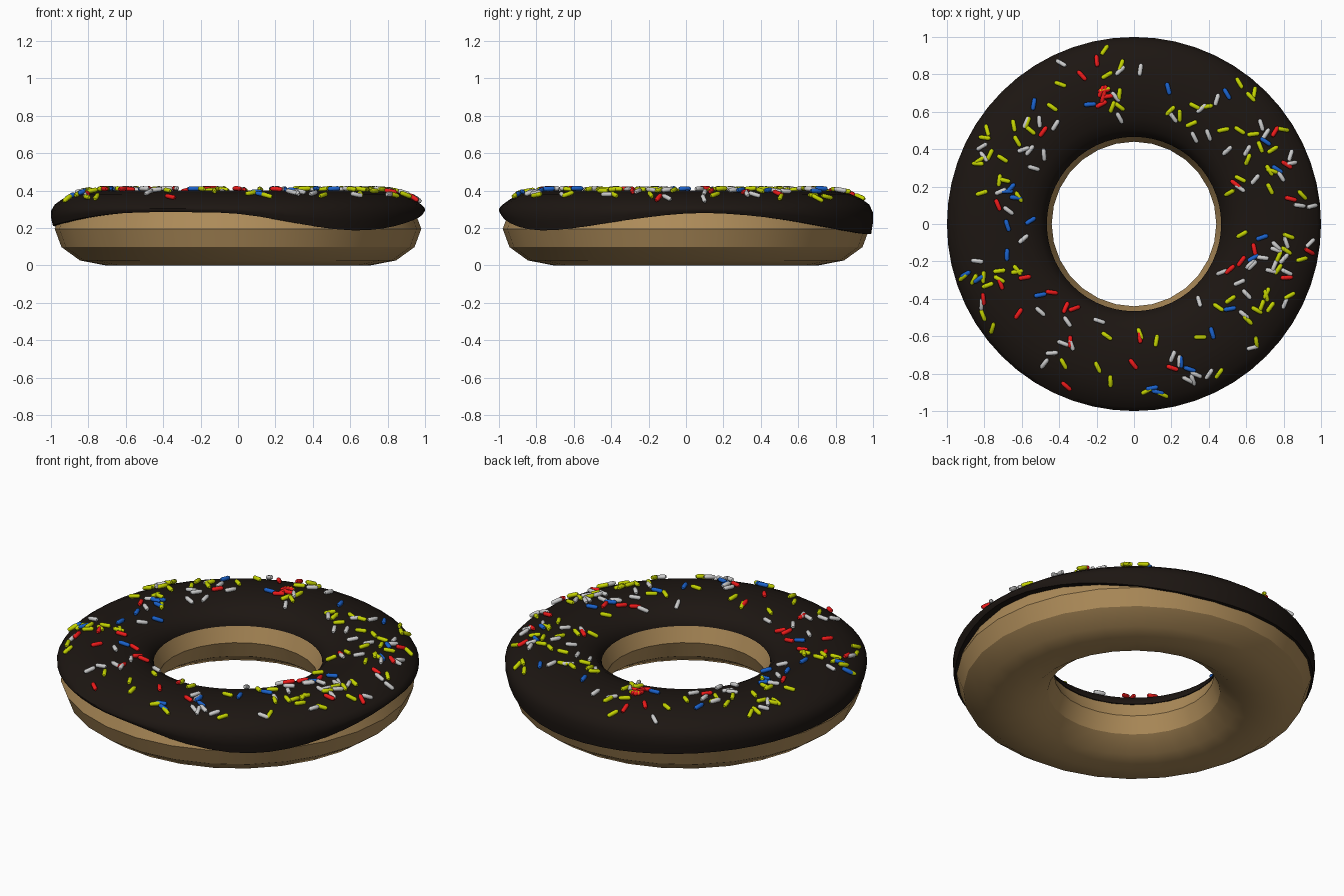
import bpy, bmesh, math, random
from mathutils import Vector, Matrix

if "Cube" in bpy.data.objects:
    bpy.data.objects.remove(bpy.data.objects["Cube"])

random.seed(7)


def material(name, rgb):
    m = bpy.data.materials.new(name)
    m.diffuse_color = (*rgb, 1)
    m.use_nodes = True
    m.node_tree.nodes["Principled BSDF"].inputs["Base Color"].default_value = m.diffuse_color
    return m


def finish(name, bm, mat, angle):
    bmesh.ops.recalc_face_normals(bm, faces=bm.faces)
    me = bpy.data.meshes.new(name)
    bm.to_mesh(me)
    bm.free()
    me.materials.append(mat)
    ob = bpy.data.objects.new(name, me)
    bpy.context.collection.objects.link(ob)
    bpy.ops.object.select_all(action='DESELECT')
    ob.select_set(True)
    bpy.context.view_layer.objects.active = ob
    bpy.ops.object.shade_smooth_by_angle(angle=math.radians(angle))
    return ob


def ring_loft(name, profile_at, count, closed, mat, angle):
    """Sweep a profile, which may change with the angle, around z."""
    bm = bmesh.new()
    rows = []
    for i in range(count):
        a = 2 * math.pi * i / count
        rows.append([bm.verts.new((r * math.cos(a), r * math.sin(a), z))
                     for r, z in profile_at(a)])
    n = len(rows[0])
    for i in range(count):
        p, q = rows[i], rows[(i + 1) % count]
        for j in range(n if closed else n - 1):
            k = (j + 1) % n
            bm.faces.new((p[j], q[j], q[k], p[k]))
    return finish(name, bm, mat, angle)


# Dough: flattened low-poly torus
def dough_profile(a):
    return [(0.71 + 0.27 * math.cos(t), 0.195 + 0.195 * math.sin(t))
            for t in (math.pi * k / 6 for k in range(12))]


ring_loft("dough_ring", dough_profile, 28, True,
          material("dough", (0.42, 0.26, 0.10)), 30)

# Icing: crown over the dough with a wavy outer lip (degrees, lip height)
LIP = [(-165, .22), (-143, .26), (-125, .285), (-90, .283), (-72, .225),
       (-55, .182), (-40, .19), (-22, .235), (0, .283), (12, .28), (30, .25),
       (55, .19), (75, .165), (100, .17), (135, .19), (165, .205), (195, .22)]
CROWN = [(.466, .285), (.472, .308), (.505, .348), (.56, .378), (.64, .395),
         (.72, .4), (.80, .396), (.88, .381), (.94, .354), (.98, .325)]


def lerp_table(table, x):
    for (x0, y0), (x1, y1) in zip(table, table[1:]):
        if x <= x1:
            return y0 + (y1 - y0) * (x - x0) / (x1 - x0)
    return table[-1][1]


def lip(a):
    # average neighbouring samples to round the wave
    total = 0
    for off in (-8, -4, 0, 4, 8):
        d = (math.degrees(a) + off + 165) % 360 - 165
        total += lerp_table(LIP, d)
    return total / 5


def icing_profile(a):
    e = lip(a)
    return ([(.49, .283)] + CROWN +
            [(1.0, e + (.31 - e) * .8), (.999, e + (.31 - e) * .4),
             (.99, e), (.935, e + .003)])


ring_loft("icing", icing_profile, 56, False,
          material("chocolate", (0.012, 0.008, 0.006)), 50)

# Sprinkles: small capsules lying on the icing, loosely clustered
CLUSTERS = [(.75, -.1), (.35, .55), (-.75, -.35), (.6, -.45), (-.35, -.72),
            (.2, -.8), (-.2, .7), (.7, .35), (-.6, .45), (-.65, .1)]
placed = []
while len(placed) < 200:
    if random.random() < 0.6:
        cx, cy = random.choice(CLUSTERS)
        x, y = random.gauss(cx, .12), random.gauss(cy, .12)
    else:
        x, y = random.uniform(-1, 1), random.uniform(-1, 1)
    if 0.54 < math.hypot(x, y) < 0.95:
        placed.append((x, y))


def add_capsule(bm, matrix, radius=0.0125, half=0.023, sides=8):
    rows = []
    for x, r in ((-half - radius * .8, .6), (-half, 1), (half, 1), (half + radius * .8, .6)):
        rows.append([bm.verts.new(matrix @ Vector((
            x, radius * r * math.cos(2 * math.pi * k / sides),
            radius * r * math.sin(2 * math.pi * k / sides)))) for k in range(sides)])
    for p, q in zip(rows, rows[1:]):
        for k in range(sides):
            m = (k + 1) % sides
            bm.faces.new((p[k], p[m], q[m], q[k]))
    bm.faces.new(rows[0])
    bm.faces.new(rows[-1])


def sprinkle_matrix(x, y):
    r = math.hypot(x, y)
    z = lerp_table(CROWN, r)
    slope = (lerp_table(CROWN, r + .02) - lerp_table(CROWN, r - .02)) / .04
    normal = Vector((-slope * x / r, -slope * y / r, 1)).normalized()
    spin = random.uniform(0, math.pi)
    side = normal.cross(Vector((math.cos(spin), math.sin(spin), 0))).normalized()
    along = side.cross(normal)
    rot = Matrix((along, side, normal)).transposed().to_4x4()
    return Matrix.Translation(Vector((x, y, z)) + normal * .012) @ rot


start = 0
for name, rgb, n in (("yellow", (.55, .65, .0), 80), ("white", (.65, .65, .65), 66),
                     ("red", (.85, .01, .01), 31), ("blue", (.01, .12, .6), 23)):
    bm = bmesh.new()
    for x, y in placed[start:start + n]:
        add_capsule(bm, sprinkle_matrix(x, y))
    start += n
    finish(name + "_sprinkles", bm, material(name, rgb), 60)
